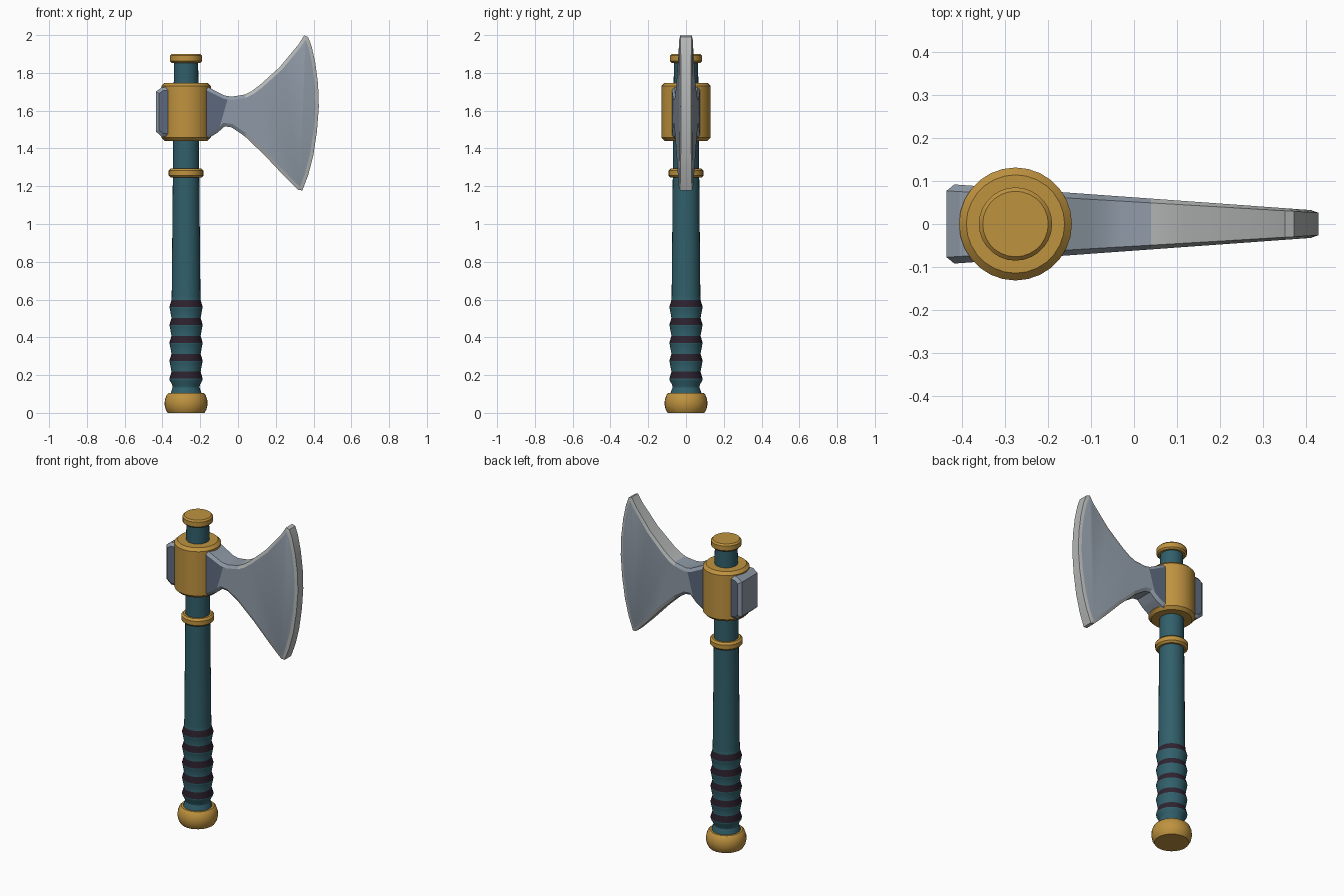
import bpy, bmesh, math
from mathutils import Vector

if "Cube" in bpy.data.objects:
    bpy.data.objects.remove(bpy.data.objects["Cube"])

AX = -0.275  # x of the handle axis


def mat(name, rgb):
    m = bpy.data.materials.new(name)
    m.diffuse_color = (*rgb, 1)
    m.use_nodes = True
    m.node_tree.nodes["Principled BSDF"].inputs["Base Color"].default_value = m.diffuse_color
    return m


gold = mat("gold", (0.52, 0.29, 0.05))
teal = mat("teal", (0.03, 0.115, 0.145))
dark = mat("dark wrap", (0.028, 0.017, 0.03))
steel = mat("steel", (0.28, 0.33, 0.39))
dark_steel = mat("dark steel", (0.11, 0.145, 0.21))
edge_steel = mat("edge steel", (0.46, 0.47, 0.47))


def finish(bm, name, mats, angle):
    bmesh.ops.recalc_face_normals(bm, faces=bm.faces)
    me = bpy.data.meshes.new(name)
    bm.to_mesh(me)
    bm.free()
    for m in mats:
        me.materials.append(m)
    ob = bpy.data.objects.new(name, me)
    bpy.context.collection.objects.link(ob)
    me.shade_smooth()
    me.set_sharp_from_angle(angle=math.radians(angle))
    return ob


def lathe(name, profile, mats, rule=None, n=28, angle=30):
    """Turn (radius, z) points around the handle axis, capped at both ends."""
    bm = bmesh.new()
    rings = [[bm.verts.new((AX + r * math.cos(2 * math.pi * i / n),
                            r * math.sin(2 * math.pi * i / n), z))
              for i in range(n)] for r, z in profile]
    for a, b in zip(rings, rings[1:]):
        for i in range(n):
            j = (i + 1) % n
            f = bm.faces.new((a[i], a[j], b[j], b[i]))
            if rule:
                f.material_index = rule(f.calc_center_median().z)
    bm.faces.new(rings[0])
    bm.faces.new(rings[-1])
    return finish(bm, name, mats, angle)


# handle with ridged grip; the upper slope of each ridge is a dark wrap
grip = [(0.085, 0.09), (0.08, 0.11), (0.071, 0.135), (0.074, 0.15)]
tops = [0.218 + 0.095 * k for k in range(5)]
for t in tops:
    grip += [(0.086, t - 0.047), (0.088, t - 0.037), (0.077, t)]
lathe("handle", grip + [(0.076, 0.62), (0.070, 1.25), (0.064, 1.87)], [teal, dark],
      lambda z: int(any(t - 0.037 < z < t for t in tops)))

# gold fittings
lathe("pommel", [(0.097, 0), (0.108, 0.018), (0.114, 0.045), (0.112, 0.07),
                 (0.103, 0.095), (0.093, 0.105)], [gold], angle=40)
for name, r, z0, z1, c in (("shaft_ring", 0.092, 1.245, 1.293, 0.011),
                           ("head_collar", 0.131, 1.44, 1.747, 0.017),
                           ("top_cap", 0.085, 1.853, 1.9, 0.009)):
    lathe(name, [(r - c, z0), (r, z0 + c), (r, z1 - c), (r - c, z1)], [gold])

# axe head: one tapered wedge running through the collar
outline = [(-0.435, 1.49), (-0.405, 1.463), (-0.30, 1.45), (-0.165, 1.45),
           (-0.11, 1.482), (-0.07, 1.517), (-0.035, 1.512), (0.035, 1.465),
           (0.14, 1.365), (0.245, 1.253), (0.318, 1.18), (0.341, 1.178),
           (0.372, 1.26), (0.398, 1.36), (0.418, 1.49), (0.428, 1.62),
           (0.424, 1.74), (0.41, 1.85), (0.39, 1.94), (0.371, 1.99), (0.35, 1.998),
           (0.32, 1.95), (0.22, 1.83), (0.115, 1.735), (0.07, 1.702), (0.035, 1.685),
           (-0.035, 1.674), (-0.07, 1.68), (-0.11, 1.70), (-0.165, 1.728),
           (-0.30, 1.73), (-0.405, 1.723), (-0.435, 1.70)]


def rim_y(x):
    return 0.077 - 0.051 * (x + 0.435) / 0.865


def face_y(x):
    return 0.092 - 0.060 * (x + 0.42) / 0.835


bm = bmesh.new()
front, back = ([bm.verts.new((x, s * rim_y(x), z)) for x, z in outline] for s in (-1, 1))
caps = [bm.faces.new(front), bm.faces.new(back)]
for i in range(len(outline)):
    j = (i + 1) % len(outline)
    bm.faces.new((front[i], front[j], back[j], back[i]))
bmesh.ops.recalc_face_normals(bm, faces=bm.faces)
bmesh.ops.inset_individual(bm, faces=caps, thickness=0.018, use_even_offset=True)
for f in caps:
    for v in f.verts:
        v.co.y = math.copysign(face_y(v.co.x), v.co.y)
    f.material_index = 1

# cut along the cheek border and where the bright rim begins
slope = Vector((0.16, 0, -0.045))
cheek = Vector((-0.078, 0, 1.58))
for co, no in ((cheek, slope), (Vector((0.04, 0, 0)), Vector((1, 0, 0)))):
    bmesh.ops.bisect_plane(bm, geom=bm.verts[:] + bm.edges[:] + bm.faces[:],
                           plane_co=co, plane_no=no)
for f in bm.faces:
    c = f.calc_center_bounds()
    if f.material_index == 1:      # flat sides: dark cheek, steel blade
        f.material_index = 1 if all((v.co - cheek).dot(slope) < 1e-4 for v in f.verts) else 0
    elif c.x > 0.04:               # bright rim
        f.material_index = 2
finish(bm, "axe_head", [steel, dark_steel, edge_steel], 20)
